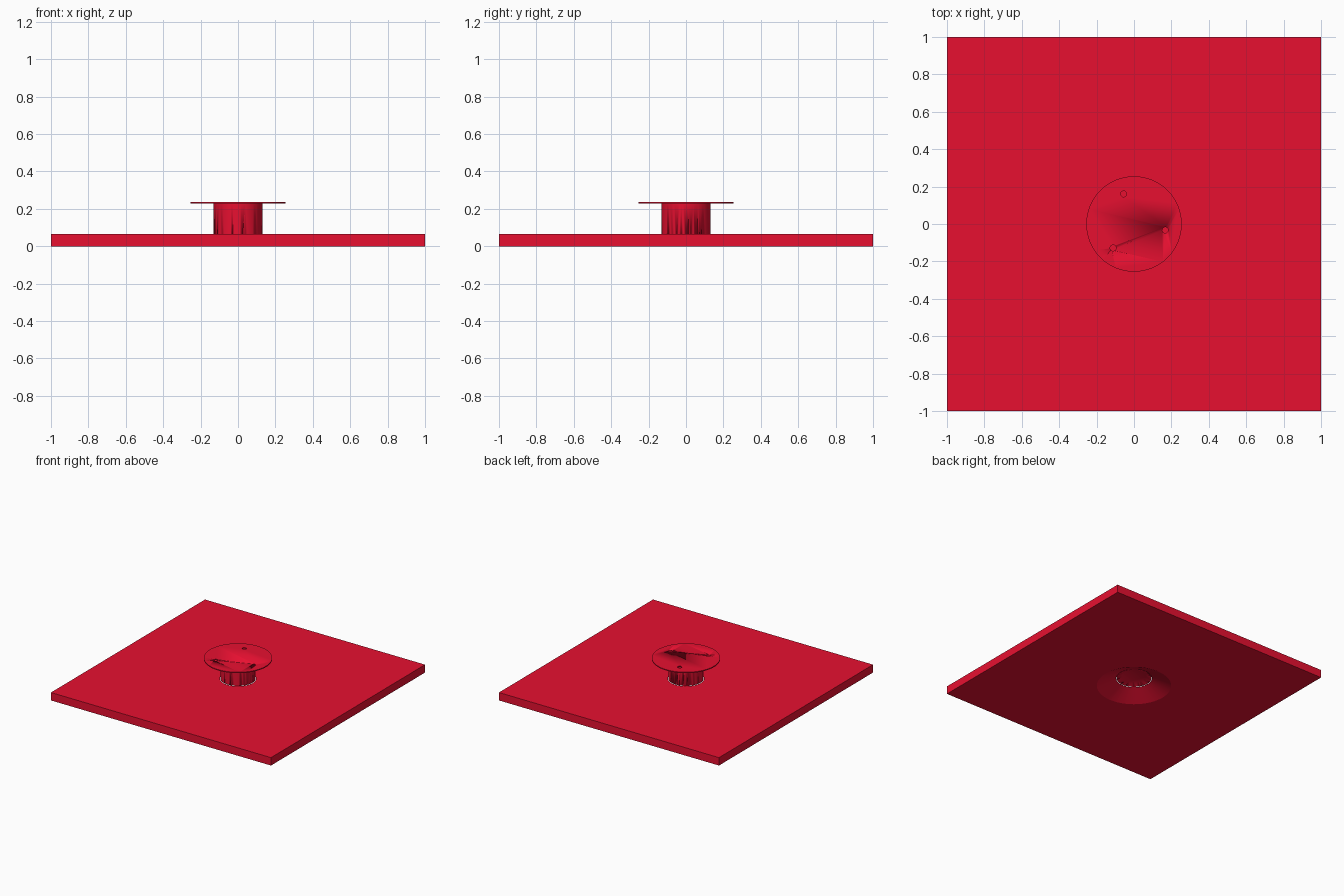
import bpy, math

if "Cube" in bpy.data.objects:
    bpy.data.objects.remove(bpy.data.objects["Cube"])

red = bpy.data.materials.new("red")
red.diffuse_color = (0.80, 0.005, 0.03, 1)
red.use_nodes = True
red.node_tree.nodes["Principled BSDF"].inputs["Base Color"].default_value = red.diffuse_color


def finish(obj, name):
    obj.name = name
    obj.data.materials.append(red)
    return obj


def cylinder(name, r, z0, z1, x=0, y=0, r_top=None, sides=64):
    bpy.ops.mesh.primitive_cone_add(vertices=sides, radius1=r, radius2=r if r_top is None else r_top,
                                    depth=z1 - z0, location=(x, y, (z0 + z1) / 2))
    obj = finish(bpy.context.object, name)
    bpy.ops.object.shade_smooth_by_angle(angle=math.radians(30))
    return obj


def cut(target, cutter):
    mod = target.modifiers.new("cut", 'BOOLEAN')
    mod.operation = 'DIFFERENCE'
    mod.solver = 'EXACT'
    mod.object = cutter
    cutter.hide_render = True
    cutter.hide_set(True)


# Square base plate
T = 0.065
bpy.ops.mesh.primitive_cube_add(size=1, location=(0, 0, T / 2))
plate = finish(bpy.context.object, "base_plate")
plate.scale = (2, 2, T)
bpy.ops.object.transform_apply(location=False, rotation=False, scale=True)

# Hub column standing on the plate
hub = cylinder("hub", 0.132, 0.05, 0.23)

# Conical recess under the plate, reaching into the hub
slope = (0.28 - 0.09) / 0.085
recess = cylinder("recess_cutter", 0.28 + 0.02 * slope, -0.02, 0.085, r_top=0.09)
cut(plate, recess)
cut(hub, recess)

# Thin round flange with three screw holes
flange = cylinder("flange", 0.255, 0.228, 0.236, sides=96)
for i in range(3):
    a = math.radians(-11 + 120 * i)
    hole = cylinder(f"screw_hole_cutter_{i}", 0.016, 0.2, 0.26,
                    0.17 * math.cos(a), 0.17 * math.sin(a), sides=24)
    cut(flange, hole)
